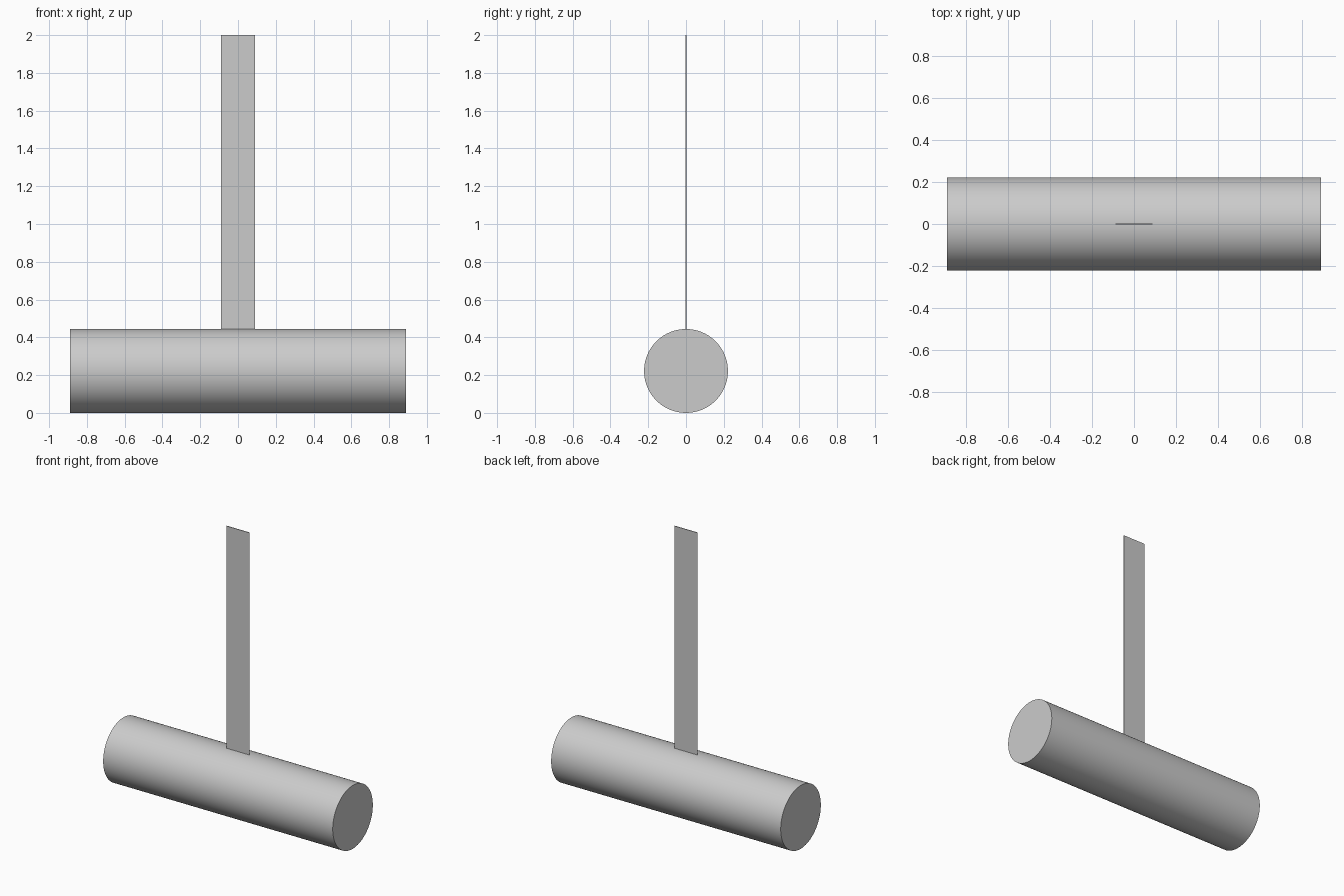
import bpy
import math

# Remove the default object
cube = bpy.data.objects.get("Cube")
if cube:
    bpy.data.objects.remove(cube, do_unlink=True)

RADIUS = 0.222
LENGTH = 1.778
TOP = 2.0
STRIP_WIDTH = 0.178
STRIP_DEPTH = 0.005

# Single grey material
grey = bpy.data.materials.new("light grey")
grey.use_nodes = True
colour = (0.6, 0.6, 0.6, 1.0)
grey.diffuse_color = colour
grey.node_tree.nodes["Principled BSDF"].inputs["Base Color"].default_value = colour


def finish(name):
    obj = bpy.context.object
    obj.name = name
    obj.data.materials.append(grey)
    bpy.ops.object.transform_apply(location=False, rotation=True, scale=True)
    return obj


# Horizontal drum with flat ends
bpy.ops.mesh.primitive_cylinder_add(
    vertices=96, radius=RADIUS, depth=LENGTH,
    location=(0, 0, RADIUS), rotation=(0, math.pi / 2, 0))
finish("drum")
bpy.ops.object.shade_smooth_by_angle(angle=math.radians(30))

# Thin upright strip standing on the drum
strip_height = TOP - 2 * RADIUS
bpy.ops.mesh.primitive_cube_add(size=1, location=(0, 0, TOP - strip_height / 2))
bpy.context.object.scale = (STRIP_WIDTH, STRIP_DEPTH, strip_height)
finish("upright_strip")
